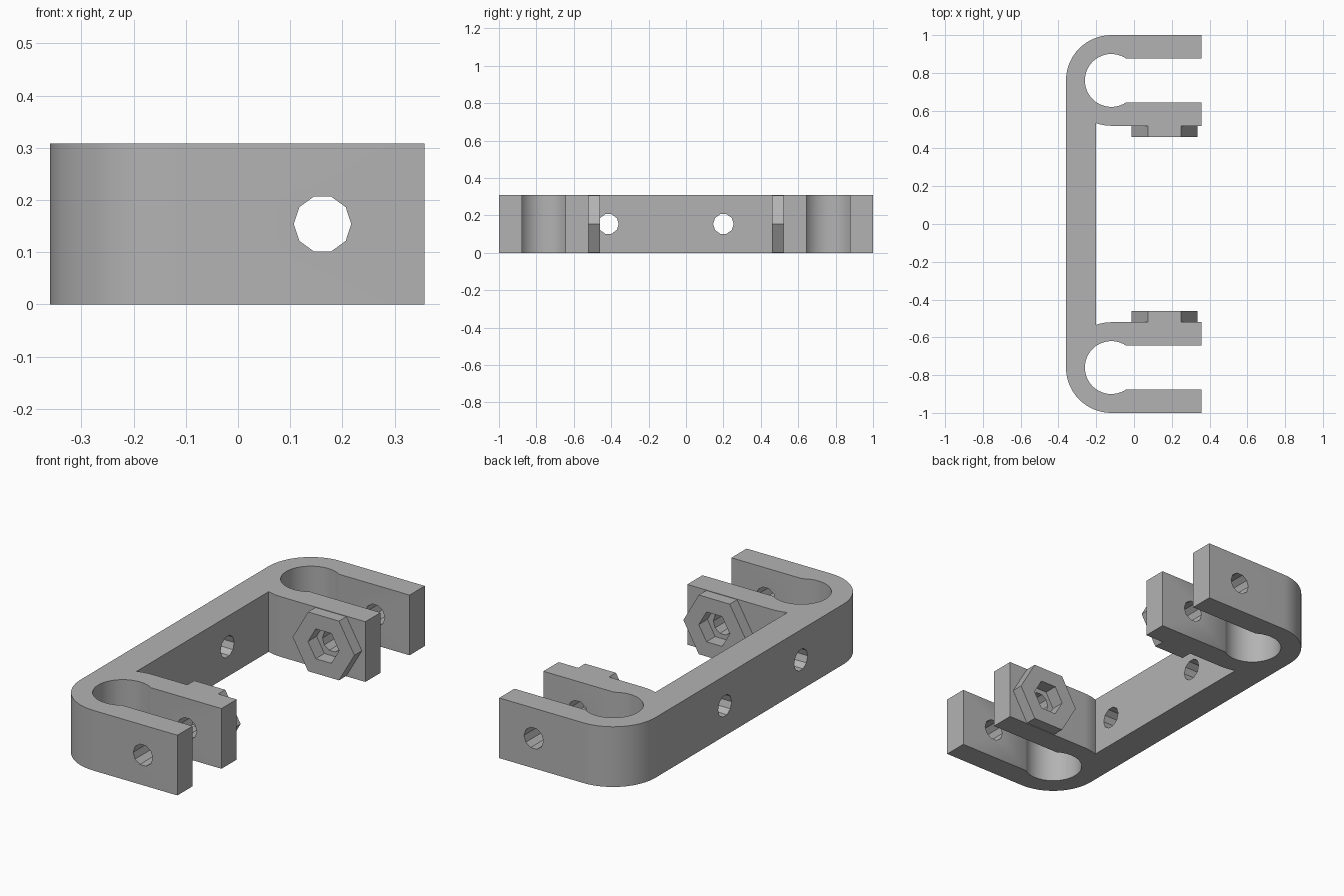
import bpy
import bmesh
from math import acos, asin, cos, sin, pi, radians
from mathutils import Matrix

cube = bpy.data.objects.get("Cube")
if cube:
    bpy.data.objects.remove(cube, do_unlink=True)

HEIGHT = 0.308
MID = HEIGHT / 2
TIP, WALL_OUT, WALL_IN = 0.357, -0.36, -0.2
CX, CY = -0.12, -0.76              # centre of the rounded corner
R_OUT, R_IN, SLOT = 0.24, 0.14, 0.117
BOLT_X, BOLT_R = 0.162, 0.055
NUT_R, NUT_TOP, POCKET_R, POCKET_FLOOR = 0.175, 0.46, 0.088, 0.53

grey = bpy.data.materials.new("plain grey")
grey.use_nodes = True
grey.diffuse_color = (0.45, 0.45, 0.45, 1)
grey.node_tree.nodes["Principled BSDF"].inputs["Base Color"].default_value = (0.45, 0.45, 0.45, 1)


def make_object(name, bm):
    bmesh.ops.recalc_face_normals(bm, faces=bm.faces)
    mesh = bpy.data.meshes.new(name)
    bm.to_mesh(mesh)
    bm.free()
    mesh.materials.append(grey)
    obj = bpy.data.objects.new(name, mesh)
    bpy.context.collection.objects.link(obj)
    return obj


def arc(radius, start, end, steps):
    angles = [start + (end - start) * i / steps for i in range(steps + 1)]
    return [(CX + radius * cos(a), CY + radius * sin(a)) for a in angles]


def prism(name, sides, radius, start, end, axis):
    """Regular prism along x or y, with a corner pointing sideways."""
    bm = bmesh.new()
    ring = []
    for i in range(sides):
        a = 2 * pi * i / sides
        u, z = radius * cos(a), MID + radius * sin(a)
        ring.append(bm.verts.new((BOLT_X + u, start, z) if axis == "y" else (start, u, z)))
    face = bm.faces.new(ring)
    top = bmesh.ops.extrude_face_region(bm, geom=[face])["geom"]
    shift = (0, end - start, 0) if axis == "y" else (end - start, 0, 0)
    bmesh.ops.translate(bm, vec=shift, verts=[v for v in top if isinstance(v, bmesh.types.BMVert)])
    return make_object(name, bm)


def cut(target, cutter):
    mod = target.modifiers.new("cut", "BOOLEAN")
    mod.operation = "DIFFERENCE"
    mod.solver = "EXACT"
    mod.object = cutter
    bpy.context.view_layer.objects.active = target
    bpy.ops.object.modifier_apply(modifier=mod.name)
    bpy.data.objects.remove(cutter, do_unlink=True)


# Bracket: one half of the outline, mirrored, then extruded upwards
mouth = asin(SLOT / R_IN)
half = arc(R_OUT, pi, 1.5 * pi, 16)
half += [(TIP, CY - R_OUT), (TIP, CY - SLOT)]
half += arc(R_IN, -mouth, mouth - 2 * pi, 36)
half += [(TIP, CY + SLOT), (TIP, CY + R_OUT)]
half += arc(R_OUT, pi / 2, acos((WALL_IN - CX) / R_OUT), 4)
outline = half + [(x, -y) for x, y in reversed(half)]

bm = bmesh.new()
base = bm.faces.new([bm.verts.new((x, y, 0)) for x, y in outline])
top = bmesh.ops.extrude_face_region(bm, geom=[base])["geom"]
bmesh.ops.translate(bm, vec=(0, 0, HEIGHT), verts=[v for v in top if isinstance(v, bmesh.types.BMVert)])
bracket = make_object("clip_bracket", bm)

# Bolt holes through all four arms
cut(bracket, prism("bolt_cutter", 10, BOLT_R, -1.2, 1.2, "y"))

# Screw holes through the back wall
for y in (-0.415, 0.2):
    cutter = prism("screw_cutter", 10, BOLT_R, -0.5, -0.1, "x")
    cutter.data.transform(Matrix.Translation((0, y, 0)))
    cut(bracket, cutter)

# Hexagonal nut holders on the inner arms, each with a hexagonal pocket
parts = [bracket]
for side, label in ((-1, "front"), (1, "rear")):
    holder = prism(label + "_nut_holder", 6, NUT_R, side * NUT_TOP, side * 0.522, "y")
    for target in (holder, bracket):
        cut(target, prism("pocket_cutter", 6, POCKET_R, side * 0.4, side * POCKET_FLOOR, "y"))
    parts.append(holder)

# Smooth the round corners and keep the other edges sharp
bpy.ops.object.select_all(action="DESELECT")
for obj in parts:
    obj.select_set(True)
bpy.context.view_layer.objects.active = bracket
bpy.ops.object.shade_smooth_by_angle(angle=radians(30))
